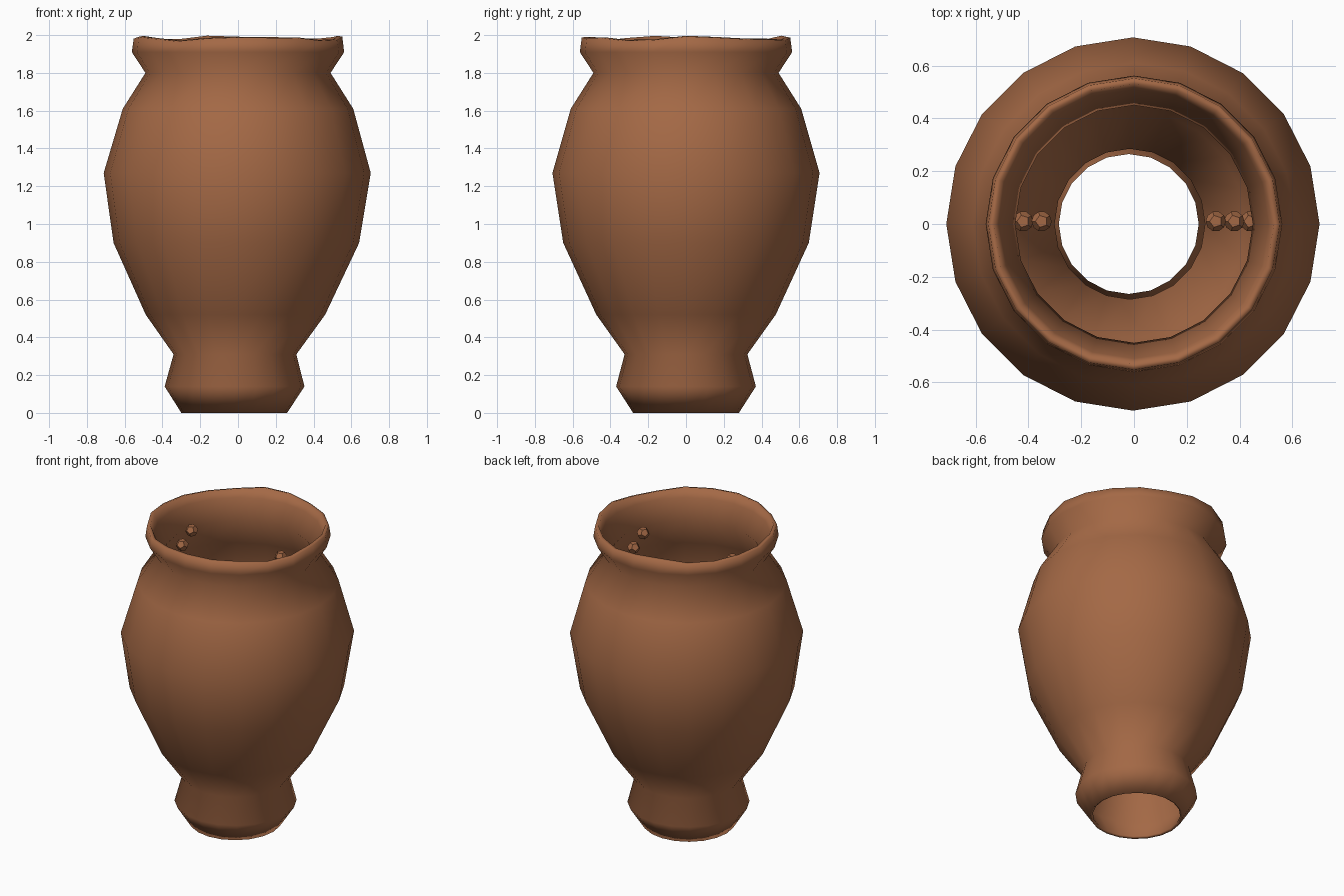
import bpy, bmesh, math

cube = bpy.data.objects.get("Cube")
if cube:
    bpy.data.objects.remove(cube, do_unlink=True)

clay = bpy.data.materials.new("terracotta")
clay.use_nodes = True
COLOUR = (0.37, 0.14, 0.06, 1)
clay.diffuse_color = COLOUR
clay.node_tree.nodes["Principled BSDF"].inputs["Base Color"].default_value = COLOUR

SIDES = 20


def finish(bm, name, smooth_angle=None):
    bmesh.ops.recalc_face_normals(bm, faces=bm.faces)
    mesh = bpy.data.meshes.new(name)
    bm.to_mesh(mesh)
    bm.free()
    mesh.materials.append(clay)
    obj = bpy.data.objects.new(name, mesh)
    bpy.context.collection.objects.link(obj)
    if smooth_angle:
        bpy.ops.object.select_all(action='DESELECT')
        obj.select_set(True)
        bpy.context.view_layer.objects.active = obj
        bpy.ops.object.shade_smooth_by_angle(angle=math.radians(smooth_angle))
    return obj


# Closed wall profile (radius, height): up the outside, over the lip, down the inside
outer = [(0.28, 0), (0.37, 0.14), (0.325, 0.31), (0.475, 0.52), (0.65, 0.9),
         (0.707, 1.27), (0.61, 1.61), (0.49, 1.8), (0.562, 1.91), (0.552, 1.98)]
inner = [(0.53, 1.985), (0.51, 1.93), (0.45, 1.8), (0.57, 1.6), (0.665, 1.27),
         (0.61, 0.91), (0.435, 0.54), (0.285, 0.32), (0.33, 0.14), (0.265, 0.01)]


def drift(z):
    """The hand-thrown pot leans slightly toward its foot."""
    return -0.02 * max(0, 1 - z / 1.6)


# Pot: rings bridged around the closed profile, with a gently uneven lip
bm = bmesh.new()
rings = []
for r, z in outer + inner:
    ring = []
    for i in range(SIDES):
        a = math.tau * i / SIDES
        wave = 0.009 * math.sin(4 * a + 0.8) + 0.005 * math.cos(7 * a)
        lift = wave if z > 1.95 else 0
        ring.append(bm.verts.new((r * math.cos(a) + drift(z),
                                  r * math.sin(a), z + lift)))
    rings.append(ring)
for k, ring in enumerate(rings):
    above = rings[(k + 1) % len(rings)]
    for i in range(SIDES):
        j = (i + 1) % SIDES
        bm.faces.new((ring[i], ring[j], above[j], above[i]))
finish(bm, "pot", 100)


# Small twelve-sided beads running down the inside of the neck
def bead(name, location, radius=0.039):
    bm = bmesh.new()
    bmesh.ops.create_icosphere(bm, subdivisions=1, radius=1)
    corners = [f.calc_center_median().normalized() * radius for f in bm.faces]
    bm.clear()
    for c in corners:
        bm.verts.new(c)
    bmesh.ops.convex_hull(bm, input=bm.verts[:])
    bmesh.ops.dissolve_limit(bm, angle_limit=0.05, verts=bm.verts[:], edges=bm.edges[:])
    finish(bm, name).location = location


for side, label in ((1, "left"), (-1, "right")):
    for n, (x, z) in enumerate([(0.33, 1.85), (0.4, 1.735), (0.46, 1.62)]):
        bead(f"{label}_bead_{n + 1}", (side * x - 0.02, 0.01, z))
